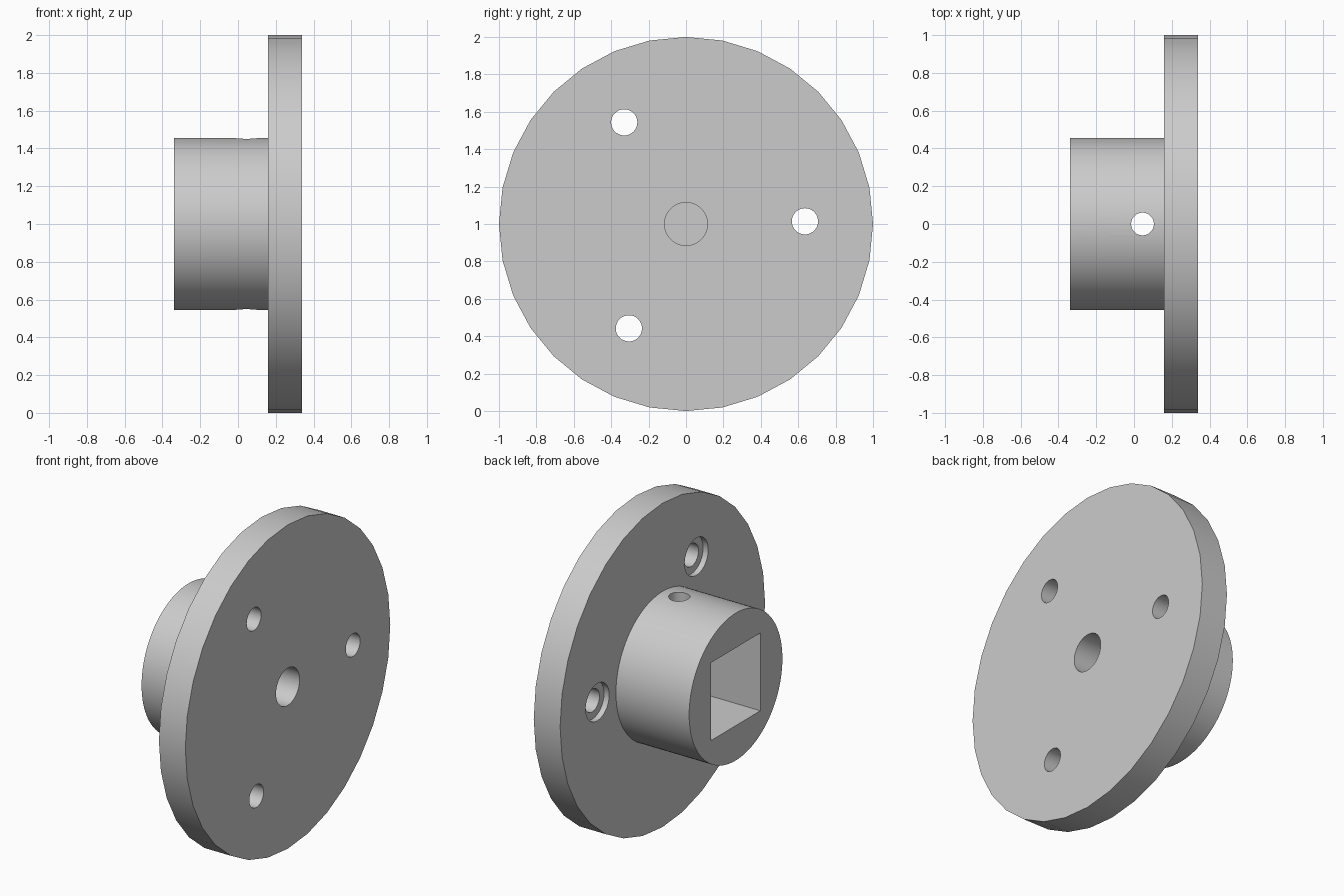
import bpy
from math import cos, sin, radians, pi
from mathutils import Vector

default = bpy.data.objects.get("Cube")
if default:
    bpy.data.objects.remove(default, do_unlink=True)

AXIS_Z = 1.0                      # height of the shared centre line
BACK, SEAM, FACE = -0.34, 0.16, 0.34

grey = bpy.data.materials.new("plain grey")
grey.use_nodes = True
grey.diffuse_color = (0.6, 0.6, 0.6, 1)
grey.node_tree.nodes["Principled BSDF"].inputs["Base Color"].default_value = (0.6, 0.6, 0.6, 1)


def finish(obj, name):
    obj.name = obj.data.name = name
    obj.data.materials.append(grey)
    return obj


def rod(name, radius, x0, x1, y=0.0, z=AXIS_Z, sides=48):
    """Cylinder lying along x from x0 to x1."""
    bpy.ops.mesh.primitive_cylinder_add(
        vertices=sides, radius=radius, depth=x1 - x0,
        location=((x0 + x1) / 2, y, z), rotation=(0, pi / 2, 0))
    return finish(bpy.context.object, name)


def cut(target, cutters):
    """Subtract each cutter, then discard it."""
    for cutter in cutters:
        cutter.hide_render = True
        mod = target.modifiers.new("cut", 'BOOLEAN')
        mod.operation, mod.solver, mod.object = 'DIFFERENCE', 'EXACT', cutter
        bpy.ops.object.select_all(action='DESELECT')
        target.select_set(True)
        bpy.context.view_layer.objects.active = target
        bpy.ops.object.modifier_apply(modifier=mod.name)
        bpy.data.objects.remove(cutter, do_unlink=True)
    bpy.ops.object.shade_smooth_by_angle(angle=radians(30))


# Flange disc with a blind centre hole and three counterbored screw holes
flange = rod("flange", 1.0, SEAM, FACE, sides=32)
holes = [rod("centre_hole", 0.115, SEAM + 0.005, FACE + 0.1)]
for i in range(3):
    a = radians(1.3 + 120 * i)
    y, z = 0.636 * cos(a), AXIS_Z + 0.636 * sin(a)
    holes.append(rod("screw_hole", 0.07, SEAM - 0.1, FACE + 0.1, y, z))
    holes.append(rod("counterbore", 0.115, SEAM - 0.1, SEAM + 0.035, y, z))
cut(flange, holes)

# Hub with a square socket and a vertical set-screw hole
hub = rod("hub", 0.455, BACK, SEAM, sides=96)
bpy.ops.mesh.primitive_cube_add(size=1, location=((BACK + SEAM) / 2, 0, AXIS_Z))
socket = finish(bpy.context.object, "square_socket")
socket.scale = Vector((0.7, 0.48, 0.48))
bpy.ops.mesh.primitive_cylinder_add(vertices=48, radius=0.06, depth=1.2,
                                    location=(0.045, 0, AXIS_Z))
set_screw = finish(bpy.context.object, "set_screw_hole")
bpy.context.view_layer.update()
cut(hub, [socket, set_screw])
